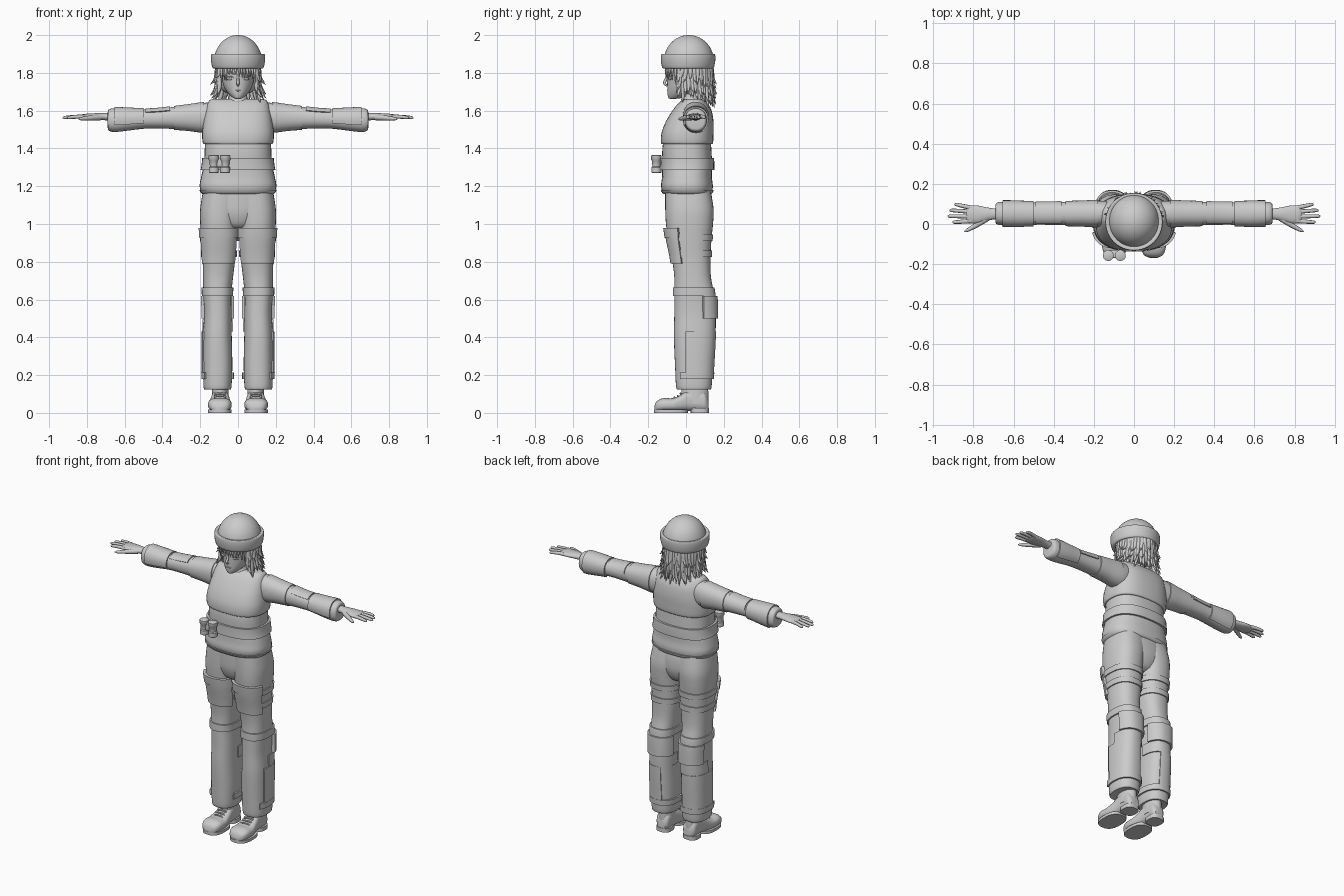
import bpy, bmesh, math, random
from math import sin, cos, radians, copysign

random.seed(4)
cube = bpy.data.objects.get("Cube")
if cube:
    bpy.data.objects.remove(cube)

GREY = (0.6, 0.6, 0.6, 1)
grey = bpy.data.materials.new("plain grey")
grey.use_nodes = True
grey.diffuse_color = GREY
grey.node_tree.nodes["Principled BSDF"].inputs["Base Color"].default_value = GREY


def finish(ob, mirror, angle=40):
    ob.data.materials.append(grey)
    bpy.ops.object.select_all(action='DESELECT')
    ob.select_set(True)
    bpy.context.view_layer.objects.active = ob
    if ob.type == 'CURVE':
        bpy.ops.object.convert(target='MESH')
        ob = bpy.context.object
    bpy.ops.object.shade_smooth_by_angle(angle=radians(angle))
    if mirror:
        ob.modifiers.new("Mirror", 'MIRROR').use_axis = (True, False, False)
    return ob


def smooth(rings, k=5):
    """Catmull-Rom refinement of a list of cross-sections."""
    out = []
    for i in range(len(rings) - 1):
        a, b, c = rings[max(i - 1, 0)], rings[i], rings[i + 1]
        d = rings[min(i + 2, len(rings) - 1)]
        for j in range(k):
            t = j / k
            out.append([q + t / 2 * (r - p + t * (2 * p - 5 * q + 4 * r - s + t * (3 * (q - r) + s - p)))
                        for p, q, r, s in zip(a, b, c, d)])
    return out + [list(rings[-1])]


def at(rings, t):
    for a, b in zip(rings, rings[1:]):
        if a[0] <= t <= b[0]:
            f = (t - a[0]) / max(b[0] - a[0], 1e-6)
            return [p + f * (q - p) for p, q in zip(a, b)]
    return rings[0] if t < rings[0][0] else rings[-1]


def point(ring, ang, axis, p, grow=0):
    t, u0, u1, v0, v1 = ring
    c, s = cos(ang), sin(ang)
    u = (u0 + u1) / 2 + ((u1 - u0) / 2 + grow) * copysign(abs(c) ** (2 / p), c)
    v = (v0 + v1) / 2 + ((v1 - v0) / 2 + grow) * copysign(abs(s) ** (2 / p), s)
    return {'x': (t, u, v), 'y': (u, t, v), 'z': (u, v, t)}[axis]


def build(name, rows, closed, caps, mirror, angle=40):
    bm = bmesh.new()
    vs = [[bm.verts.new(co) for co in row] for row in rows]
    n = len(vs[0])
    for a, b in zip(vs, vs[1:]):
        for i in range(n if closed else n - 1):
            j = (i + 1) % n
            bm.faces.new((a[i], a[j], b[j], b[i]))
    if caps:
        bm.faces.new(vs[0])
        bm.faces.new(vs[-1])
    bmesh.ops.recalc_face_normals(bm, faces=bm.faces)
    me = bpy.data.meshes.new(name)
    bm.to_mesh(me)
    bm.free()
    ob = bpy.data.objects.new(name, me)
    bpy.context.collection.objects.link(ob)
    return finish(ob, mirror, angle)


def loft(name, rings, axis='z', p=2.0, mirror=False, k=5, n=36):
    """Skin over sections (position, u low, u high, v low, v high)."""
    rings = smooth(rings, k)
    build(name, [[point(r, math.tau * i / n, axis, p) for i in range(n)] for r in rings], True, True, mirror)
    return rings


def panel(name, rings, lo, hi, grow, arc=None, axis='z', p=2.0, mirror=True):
    """Raised band, or patch over an arc in degrees, following a lofted part."""
    ts = [lo + (hi - lo) * i / 10 for i in range(11)]
    ts = [lo] + ts + [hi]
    a0, a1 = arc or (0, 360)
    m = 40 if not arc else 18
    angs = [radians(a0 + (a1 - a0) * i / m) for i in range(m if not arc else m + 1)]
    if arc:
        angs = [angs[0]] + angs + [angs[-1]]
    rows = []
    for i, t in enumerate(ts):
        ring = at(rings, t)
        edge = i in (0, len(ts) - 1)
        rows.append([point(ring, a, axis, p, -0.006 if edge or (arc and j in (0, len(angs) - 1)) else grow)
                     for j, a in enumerate(angs)])
    return build(name, rows, not arc, False, mirror)


def strands(name, items, mirror=False, res=2):
    """Tapered tubes, each a list of (x, y, z, radius)."""
    cu = bpy.data.curves.new(name, 'CURVE')
    cu.dimensions, cu.bevel_depth, cu.bevel_resolution = '3D', 1.0, res
    cu.use_fill_caps, cu.resolution_u = True, 4
    for pts in items:
        sp = cu.splines.new('NURBS')
        sp.points.add(len(pts) - 1)
        for q, (x, y, z, r) in zip(sp.points, pts):
            q.co, q.radius = (x, y, z, 1), r
        sp.use_endpoint_u, sp.order_u = True, 3
    ob = bpy.data.objects.new(name, cu)
    bpy.context.collection.objects.link(ob)
    return finish(ob, mirror, 60)


def sym(rows):
    return [(z, -w, w, a, b) for z, w, a, b in rows]


# Torso: jacket, vest, belt, hem
jacket = loft("jacket", sym([(1.15, .16, -.09, .11), (1.165, .19, -.12, .135), (1.2, .203, -.132, .142),
    (1.25, .195, -.127, .137), (1.32, .18, -.125, .138), (1.42, .175, -.123, .133), (1.55, .165, -.09, .125)]), p=2.5)
loft("vest", sym([(1.425, .17, -.115, .125), (1.428, .186, -.132, .142), (1.48, .19, -.13, .146),
    (1.54, .183, -.108, .146), (1.6, .172, -.072, .136), (1.64, .16, -.04, .115), (1.658, .145, -.015, .095),
    (1.663, .11, .0, .08)]), p=2.6)
panel("waist_belt", jacket, 1.285, 1.35, .012, p=2.5, mirror=False)
panel("jacket_hem", jacket, 1.158, 1.18, .006, p=2.5, mirror=False)
loft("neck", sym([(1.6, .075, -.035, .1), (1.645, .062, -.03, .085), (1.675, .048, -.02, .07), (1.74, .048, -.02, .07)]))

# Binoculars on the belt
for side, x in (("right", -.128), ("left", -.068)):
    loft(side + "_binocular_barrel", [(z, x - r, x + r, -.157 - r, -.157 + r) for z, r in
        ((1.27, .022), (1.273, .026), (1.3, .026), (1.305, .021), (1.335, .023), (1.34, .027), (1.362, .027), (1.366, .02))], k=1)
loft("binocular_bridge", [(x, -.17, -.13, 1.3, 1.35) for x in (-.12, -.08)], axis='x', p=5, k=1)

# Trousers
loft("pelvis", sym([(.965, .04, -.03, .06), (.99, .1, -.08, .11), (1.05, .15, -.105, .138), (1.12, .18, -.11, .14),
    (1.18, .185, -.11, .13)]), p=2.3)
leg = loft("trouser_legs", [(.125, .045, .172, -.04, .125), (.135, .035, .182, -.052, .135), (.25, .03, .185, -.058, .142),
    (.4, .033, .185, -.064, .15), (.52, .034, .18, -.062, .152), (.63, .034, .184, -.062, .148), (.72, .026, .185, -.062, .132),
    (.82, .014, .188, -.075, .13), (.92, .006, .195, -.095, .135), (1.0, .002, .2, -.106, .143), (1.08, -.01, .2, -.11, .146),
    (1.18, -.02, .185, -.11, .13)], p=2.4, mirror=True)


def leg_panel(name, lo, hi, grow, arc=None):
    panel(name, leg, lo, hi, grow, arc, p=2.4)


leg_panel("ankle_straps", .18, .215, .01, (-40, 200))
leg_panel("calf_pads", .2, .43, .008, (-20, 110))
leg_panel("lower_knee_bands", .43, .5, .006, (0, 180))
leg_panel("knee_bands", .5, .62, .018, (20, 160))
leg_panel("upper_knee_bands", .62, .665, .008)
leg_panel("lower_thigh_straps", .825, .86, .007, (-30, 200))
leg_panel("upper_thigh_straps", .91, .945, .007, (-30, 200))
leg_panel("thigh_pockets", .79, .975, .012, (-150, -25))
leg_panel("pocket_flaps", .925, .98, .017, (-152, -23))

# Boots
loft("boots", [(-.168, .08, .115, .012, .035), (-.155, .05, .143, .008, .062), (-.12, .035, .158, .008, .078),
    (-.07, .034, .158, .008, .078), (-.03, .04, .15, .008, .095), (.01, .046, .142, .01, .12), (.06, .05, .138, .01, .125),
    (.1, .052, .136, .01, .11), (.118, .065, .12, .012, .07)], axis='y', p=2.6, mirror=True)
loft("boot_shafts", [(.05, .048, .14, -.015, .118), (.11, .05, .138, -.025, .118), (.16, .055, .135, -.02, .115)], mirror=True)
loft("front_soles", [(z, .034, .16, -.17, .01) for z in (0, .018)], p=2.6, mirror=True, k=1)
loft("heels", [(z, .048, .142, .025, .122) for z in (0, .025)], p=2.8, mirror=True, k=1)
strands("boot_laces", [[(.065, y, z - .006, .005), (.095, y - .004, z + .004, .005), (.125, y, z - .006, .005)]
    for y, z in ((-.06, .084), (-.042, .092), (-.027, .104))], mirror=True)

# Sleeves
arm = loft("sleeves", [(.1, .0, .11, 1.5, 1.64), (.17, -.012, .116, 1.487, 1.642), (.26, -.008, .112, 1.497, 1.63),
    (.34, -.006, .11, 1.503, 1.62), (.42, -.004, .107, 1.506, 1.61), (.5, -.004, .106, 1.505, 1.606),
    (.6, -.008, .11, 1.492, 1.61), (.66, -.006, .11, 1.487, 1.612), (.685, .0, .104, 1.495, 1.605),
    (.69, .015, .09, 1.51, 1.59)], axis='x', p=2.2, mirror=True)
panel("upper_sleeve_layers", arm, .18, .34, .005, axis='x', p=2.2)
panel("elbow_patches", arm, .36, .49, .006, (10, 140), axis='x', p=2.2)
panel("forearm_pads", arm, .5, .655, .008, (-60, 200), axis='x', p=2.2)

# Hands
loft("palms", [(.66, .02, .08, 1.545, 1.59), (.7, .022, .078, 1.549, 1.587), (.74, .014, .084, 1.55, 1.587),
    (.78, .004, .092, 1.551, 1.585), (.82, .004, .092, 1.553, 1.582), (.835, .01, .086, 1.558, 1.576)], axis='x', mirror=True)
fingers = []
for y, spread, tip in ((.015, -.006, .905), (.037, .002, .928), (.06, .008, .92), (.081, .016, .895)):
    fingers.append([(.81, y, 1.568, .011), (.85, y + spread / 2, 1.569, .0105), (tip - .012, y + spread, 1.564, .009),
                    (tip - .002, y + spread, 1.562, .006), (tip, y + spread, 1.562, .002)])
fingers.append([(.73, .03, 1.565, .016), (.775, .0, 1.562, .014), (.82, -.026, 1.558, .01), (.84, -.036, 1.556, .007),
                (.845, -.038, 1.556, .002)])
strands("fingers", fingers, mirror=True)

# Head and face
loft("head", sym([(1.663, .012, -.085, -.05), (1.668, .026, -.093, -.02), (1.69, .05, -.098, .04), (1.72, .071, -.099, .09),
    (1.76, .084, -.1, .115), (1.8, .089, -.101, .125), (1.87, .09, -.1, .125)]), p=2.1)
strands("nose", [[(0, -.098, 1.79, .005), (0, -.106, 1.765, .007), (0, -.118, 1.742, .009), (0, -.1, 1.732, .005)]])
strands("lips", [[(-.022, -.092, 1.705, .002), (0, -.104, 1.707, .005), (.022, -.092, 1.705, .002)]])
strands("upper_eyelids", [[(.02, -.096, 1.775, .002), (.042, -.095, 1.785, .004), (.066, -.074, 1.779, .002)]], mirror=True)
strands("eyebrows", [[(.016, -.1, 1.794, .003), (.045, -.095, 1.804, .004), (.07, -.073, 1.8, .002)]], mirror=True)
strands("eyes", [[(.03, -.09, 1.768, .004), (.043, -.089, 1.768, .009), (.058, -.08, 1.768, .004)]], mirror=True)

# Hair: base shell, layered locks and fringe
loft("hair_base", sym([(1.69, .05, .06, .115), (1.71, .085, .03, .13), (1.76, .1, .0, .14), (1.85, .105, -.02, .14)]))
locks = []
for layer, (count, root, length) in enumerate(((30, 1.8, .15), (28, 1.83, .14), (26, 1.85, .1))):
    for i in range(count):
        a = radians(-118 + 236 * (i + .5 * (layer % 2)) / (count - 1)) + random.uniform(-.05, .05)
        drop = length * random.uniform(.85, 1.15) + .025 * cos(a)
        flare = random.uniform(.005, .035)
        twist = random.uniform(-.1, .1)
        locks.append([((.104 + g) * sin(a + w), .022 + (.11 + g * .7) * cos(a + w), root - drop * f, r)
            for f, g, w, r in ((0, .0, 0, .012), (.4, .008, 0, .014), (.75, .012, twist / 2, .011),
                               (1, .012 + flare, twist, .001))])
strands("hair_locks", locks, res=1)
fringe = []
for i in range(15):
    a = radians(-65 + 130 * i / 14) + random.uniform(-.04, .04)
    low = 1.79 - .1 * abs(sin(a)) ** 3 + random.uniform(-.015, .012)
    fringe.append([(.1 * sin(a), -.104 * cos(a) + .005, 1.85, .009), (.108 * sin(a), -.114 * cos(a) + .005, 1.82, .01),
                   (.106 * sin(a + .06), -.112 * cos(a) + .005, low, .001)])
strands("fringe", fringe, res=1)

# Helmet
loft("helmet_dome", sym([(1.86 + .14 * sin(t), .126 * cos(t) + .001, .014 - .132 * cos(t), .016 + .132 * cos(t))
    for t in [radians(90 * i / 14) for i in range(15)]]), k=1, n=48)
loft("helmet_brim", sym([(z, w, .01 - w, .012 + w) for z, w in ((1.828, .115), (1.822, .128), (1.832, .137),
    (1.865, .143), (1.892, .143), (1.9, .138), (1.896, .122))]), k=3, n=48)
